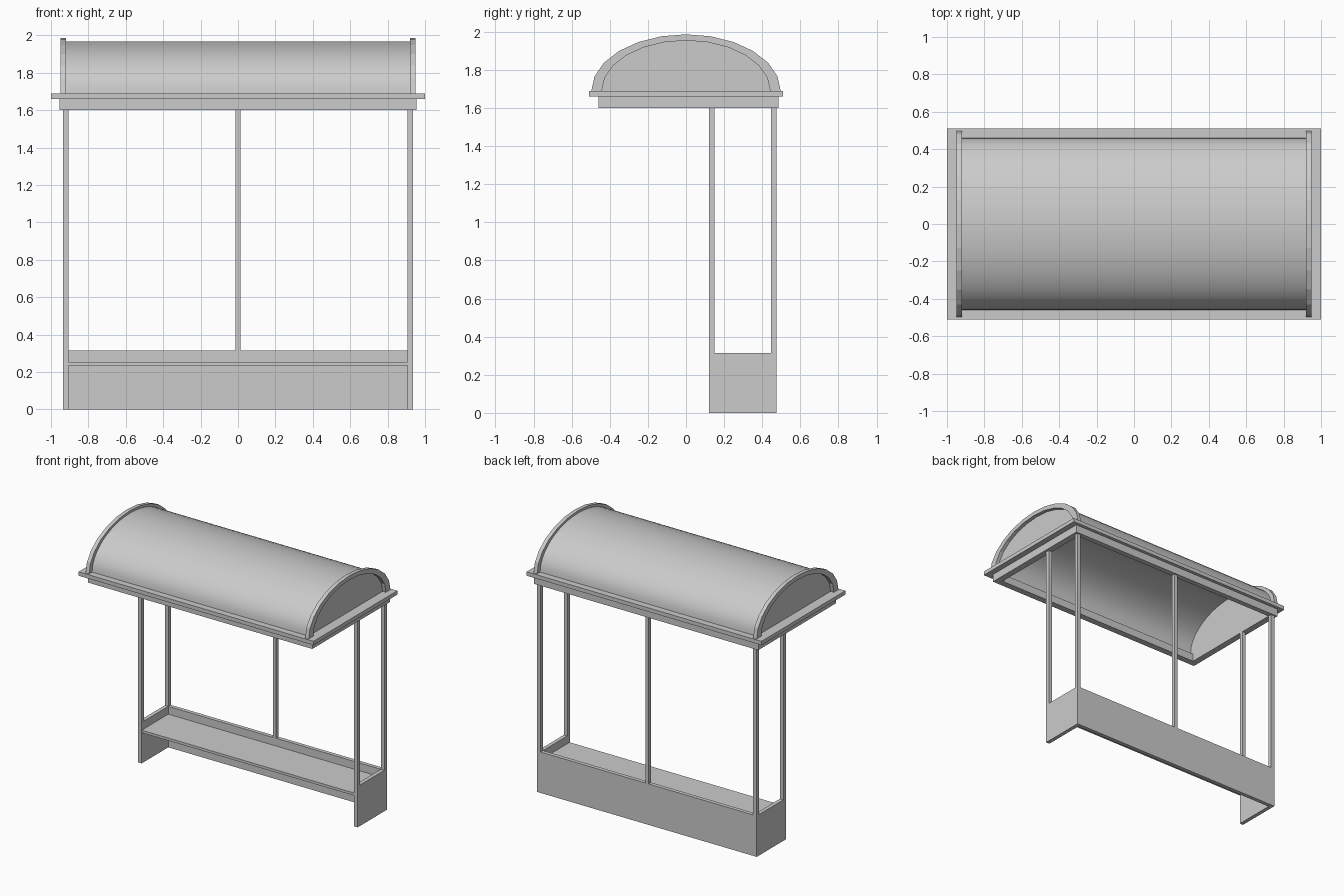
import bpy
import bmesh
from math import cos, sin, pi, radians

if "Cube" in bpy.data.objects:
    bpy.data.objects.remove(bpy.data.objects["Cube"])

GREY = (0.6, 0.6, 0.6, 1)
grey = bpy.data.materials.new("light grey metal")
grey.use_nodes = True
grey.diffuse_color = GREY
grey.node_tree.nodes["Principled BSDF"].inputs["Base Color"].default_value = GREY

SPRING = 1.69  # height where the arches start


def finish(name, bm):
    bmesh.ops.recalc_face_normals(bm, faces=bm.faces)
    mesh = bpy.data.meshes.new(name)
    bm.to_mesh(mesh)
    bm.free()
    mesh.materials.append(grey)
    ob = bpy.data.objects.new(name, mesh)
    bpy.context.collection.objects.link(ob)
    return ob


def box(name, x, y, z):
    bm = bmesh.new()
    v = bmesh.ops.create_cube(bm, size=1)["verts"]
    bmesh.ops.scale(bm, vec=(x[1] - x[0], y[1] - y[0], z[1] - z[0]), verts=v)
    bmesh.ops.translate(bm, vec=(sum(x) / 2, sum(y) / 2, sum(z) / 2), verts=v)
    return finish(name, bm)


def frame(name, outer, inner, z):
    """Rectangular ring; outer and inner are (half x, front y, back y)."""
    bm = bmesh.new()
    loops = []
    for (hx, y0, y1), h in ((outer, z[0]), (outer, z[1]), (inner, z[1]), (inner, z[0])):
        corners = ((-hx, y0), (hx, y0), (hx, y1), (-hx, y1))
        loops.append([bm.verts.new((px, py, h)) for px, py in corners])
    for i in range(4):
        a, b = loops[i], loops[(i + 1) % 4]
        for j in range(4):
            k = (j + 1) % 4
            bm.faces.new((a[j], a[k], b[k], b[j]))
    return finish(name, bm)


def arc(half_width, height, steps):
    return [(half_width * cos(pi * i / steps), SPRING + height * sin(pi * i / steps))
            for i in range(steps + 1)]


def arch(name, x, outer, inner, steps):
    """Arched band along x; outer and inner are (half width, height)."""
    bm = bmesh.new()
    a, b = arc(*outer, steps), arc(*inner, steps)
    for i in range(steps):
        bm.faces.new([bm.verts.new((x[0], *p)) for p in (a[i], a[i + 1], b[i + 1], b[i])])
    return extrude(name, bm, x)


def extrude(name, bm, x):
    bmesh.ops.remove_doubles(bm, verts=bm.verts, dist=0.0001)
    new = bmesh.ops.extrude_face_region(bm, geom=bm.faces[:], use_keep_orig=True)["geom"]
    moved = [g for g in new if isinstance(g, bmesh.types.BMVert)]
    bmesh.ops.translate(bm, vec=(x[1] - x[0], 0, 0), verts=moved)
    return finish(name, bm)


def end_panel(name, x):
    bm = bmesh.new()
    bm.faces.new([bm.verts.new((x[0], *p)) for p in arc(0.45, 0.268, 12)])
    return extrude(name, bm, x)


# Posts, side panels and arched roof ends, one set per side
BACK = (0.445, 0.475)
for side, s in (("right", -1), ("left", 1)):
    def span(a, b):
        return tuple(sorted((a * s, b * s)))
    post_x = span(0.905, 0.935)
    box(side + "_front_post", post_x, (0.12, 0.15), (0, 1.6))
    box(side + "_back_post", post_x, BACK, (0, 1.6))
    box(side + "_side_panel", post_x, (0.15, 0.445), (0, 0.315))
    box(side + "_back_panel", span(0, 0.905), BACK, (0, 0.315))
    arch(side + "_roof_rim", span(0.92, 0.95), (0.497, 0.297), (0.442, 0.265), 12)
    end_panel(side + "_roof_end_panel", span(0.91, 0.922))

# Middle post and bench
box("middle_back_post", (-0.014, 0.014), BACK, (0.315, 1.6))
box("seat", (-0.905, 0.905), (0.122, 0.445), (0.235, 0.255))

# Roof: lower fascia, wide ledge and barrel vault
frame("roof_fascia", (0.955, -0.46, 0.485), (0.905, -0.41, 0.445), (1.6, 1.66))
frame("roof_ledge", (1.0, -0.51, 0.51), (0.905, -0.44, 0.445), (1.66, SPRING))
vault = arch("roof_vault", (-0.92, 0.92), (0.46, 0.278), (0.442, 0.262), 24)
bpy.context.view_layer.objects.active = vault
vault.select_set(True)
bpy.ops.object.shade_smooth_by_angle(angle=radians(35))
